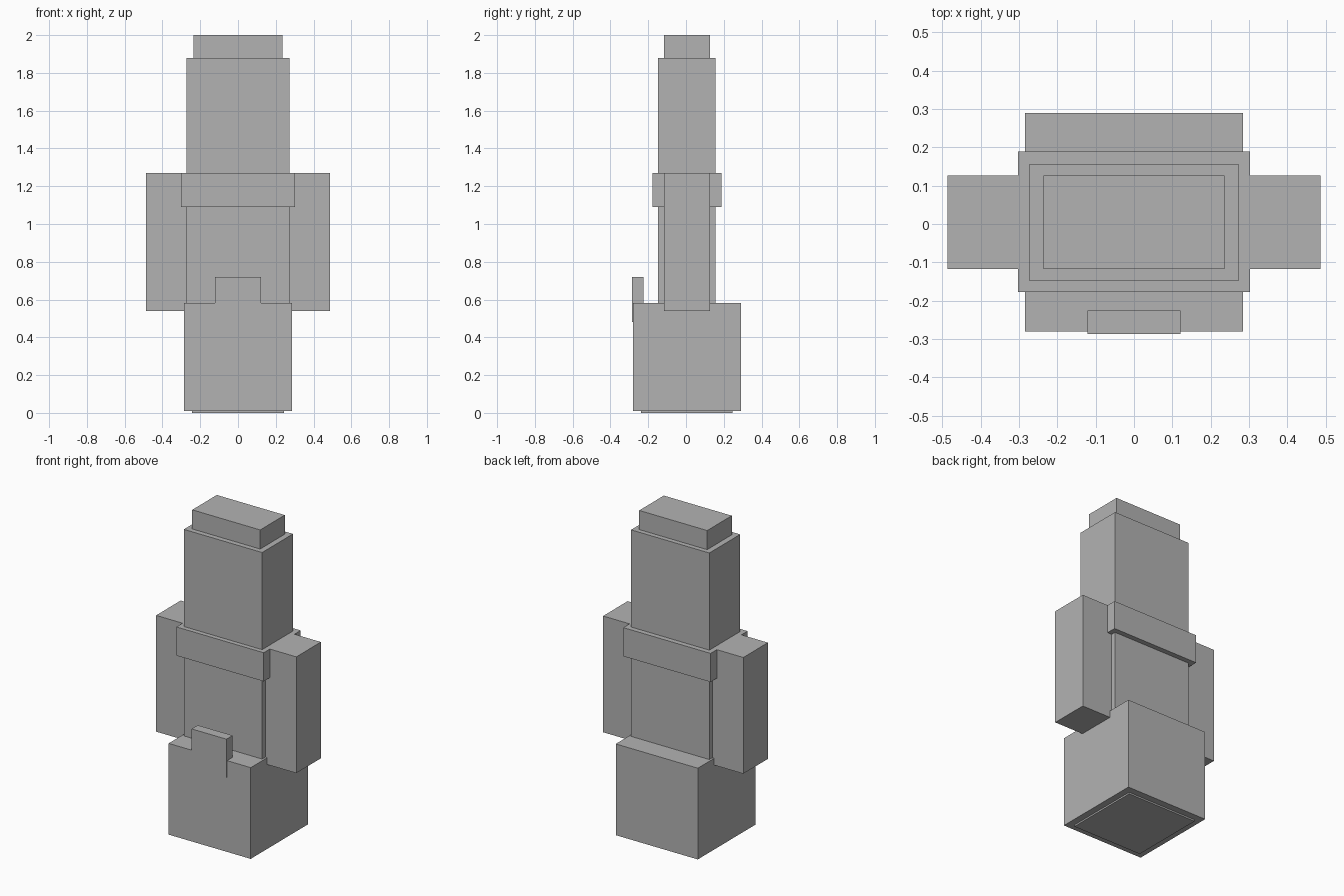
import bpy

cube = bpy.data.objects.get("Cube")
if cube:
    bpy.data.objects.remove(cube, do_unlink=True)

# Single grey material
grey = bpy.data.materials.new("plain grey")
grey.use_nodes = True
colour = (0.45, 0.45, 0.45, 1)
grey.diffuse_color = colour
grey.node_tree.nodes["Principled BSDF"].inputs["Base Color"].default_value = colour


def block(name, x, y, z):
    """Box spanning the given (low, high) range on each axis."""
    spans = (x, y, z)
    bpy.ops.mesh.primitive_cube_add(size=1, location=[(a + b) / 2 for a, b in spans])
    obj = bpy.context.object
    obj.name = name
    obj.scale = [b - a for a, b in spans]
    bpy.ops.object.transform_apply(location=False, rotation=False, scale=True)
    obj.data.materials.append(grey)
    return obj


def centred(half):
    return (-half, half)


# Base with its sole and front tab
block("sole", centred(0.243), (-0.239, 0.247), (0, 0.03))
block("base", centred(0.285), (-0.281, 0.29), (0.01, 0.583))
block("front_tab", centred(0.121), (-0.287, -0.226), (0.48, 0.72))

# Torso, collar and head
block("torso", centred(0.272), (-0.149, 0.157), (0.55, 1.15))
block("collar", centred(0.303), (-0.178, 0.189), (1.09, 1.27))
block("head", centred(0.272), (-0.149, 0.157), (1.24, 1.88))
block("head_cap", centred(0.236), (-0.117, 0.127), (1.85, 2.0))

# Arms on both sides
for side, sign in (("left", 1), ("right", -1)):
    x = sorted((sign * 0.243, sign * 0.487))
    block(side + "_arm", x, (-0.117, 0.127), (0.54, 1.27))
